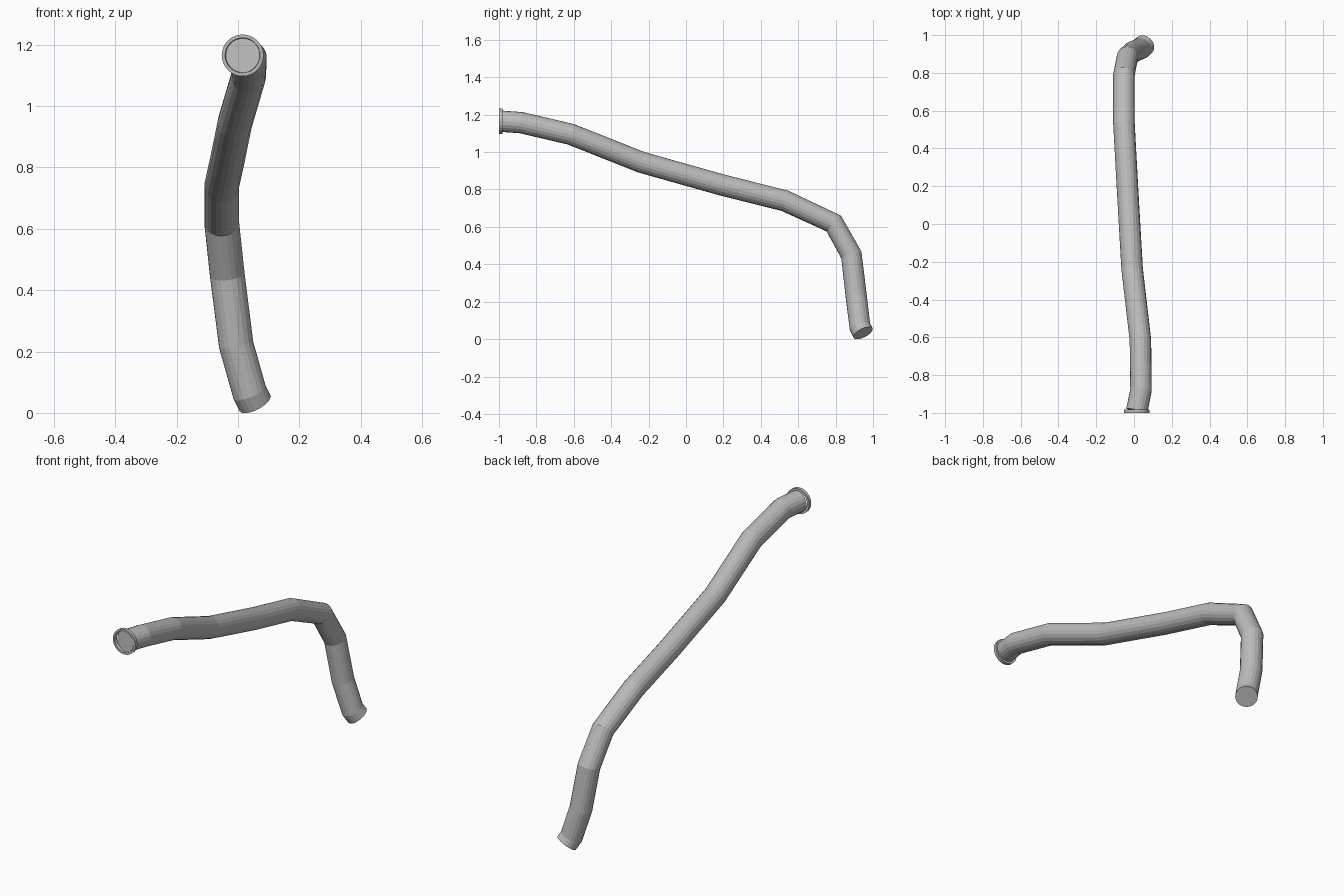
import bpy, bmesh, math

if "Cube" in bpy.data.objects:
    bpy.data.objects.remove(bpy.data.objects["Cube"])

grey = bpy.data.materials.new("light grey")
grey.diffuse_color = (0.5, 0.5, 0.5, 1)
grey.use_nodes = True
grey.node_tree.nodes["Principled BSDF"].inputs["Base Color"].default_value = grey.diffuse_color

R = 0.057

# bent pipe: a straight-segment path with a round bevel and filled ends
path = [(0.015, -0.988, 1.165), (0.037, -0.88, 1.157), (0.034, -0.615, 1.095),
        (-0.01, -0.237, 0.945), (-0.035, 0.2, 0.822), (-0.053, 0.528, 0.74),
        (-0.053, 0.79, 0.618), (-0.035, 0.884, 0.45), (-0.006, 0.911, 0.222),
        (0.038, 0.930, 0.066), (0.055, 0.947, 0.033)]
curve = bpy.data.curves.new("pipe_path", 'CURVE')
curve.dimensions = '3D'
curve.bevel_depth = R
curve.bevel_resolution = 8
curve.use_fill_caps = True
spline = curve.splines.new('POLY')
spline.points.add(len(path) - 1)
for point, co in zip(spline.points, path):
    point.co = (*co, 1)
spline.use_smooth = False
pipe = bpy.data.objects.new("bent_pipe", curve)
bpy.context.collection.objects.link(pipe)
curve.materials.append(grey)
bpy.context.view_layer.objects.active = pipe
pipe.select_set(True)
bpy.ops.object.convert(target='MESH')

# thin collar ring around the front end
N = 32
profile = [(0.068, -1.0), (0.068, -0.982), (0.055, -0.982), (0.057, -1.0)]
bm = bmesh.new()
rings = [[bm.verts.new((0.015 + r * math.cos(2 * math.pi * i / N), y,
                        1.165 + r * math.sin(2 * math.pi * i / N)))
          for i in range(N)] for r, y in profile]
for k in range(4):
    a, b = rings[k], rings[(k + 1) % 4]
    for i in range(N):
        j = (i + 1) % N
        bm.faces.new((a[i], a[j], b[j], b[i]))
bmesh.ops.recalc_face_normals(bm, faces=bm.faces)
mesh = bpy.data.meshes.new("end_collar")
bm.to_mesh(mesh)
bm.free()
mesh.materials.append(grey)
bpy.context.collection.objects.link(bpy.data.objects.new("end_collar", mesh))
